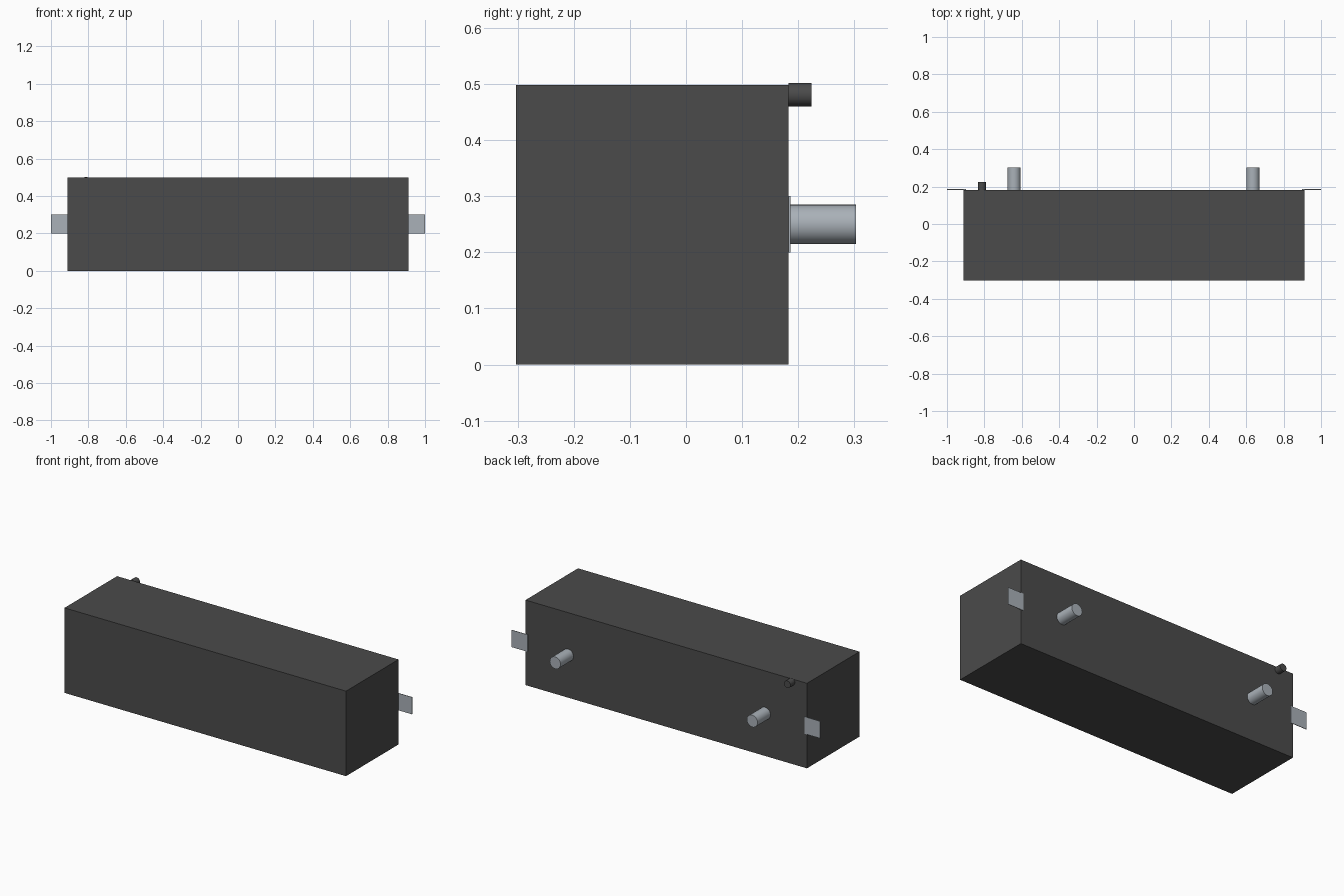
import bpy
import math

cube = bpy.data.objects.get("Cube")
if cube:
    bpy.data.objects.remove(cube, do_unlink=True)


def material(name, color):
    mat = bpy.data.materials.new(name)
    mat.use_nodes = True
    mat.diffuse_color = (*color, 1)
    mat.node_tree.nodes["Principled BSDF"].inputs["Base Color"].default_value = (*color, 1)
    return mat


dark = material("dark grey", (0.07, 0.07, 0.07))
metal = material("light steel", (0.40, 0.44, 0.48))

BACK = 0.183  # rear face of the housing


def box(name, low, high, mat):
    center = [(a + b) / 2 for a, b in zip(low, high)]
    bpy.ops.mesh.primitive_cube_add(size=1, location=center)
    obj = bpy.context.object
    obj.name = name
    obj.scale = [b - a for a, b in zip(low, high)]
    bpy.ops.object.transform_apply(location=False, rotation=False, scale=True)
    obj.data.materials.append(mat)


def rear_pin(name, x, z, radius, length, mat):
    bpy.ops.mesh.primitive_cylinder_add(
        vertices=32, radius=radius, depth=length,
        location=(x, BACK + length / 2, z), rotation=(math.pi / 2, 0, 0))
    bpy.context.object.name = name
    bpy.context.object.data.materials.append(mat)
    bpy.ops.object.shade_smooth_by_angle()


# Main block
box("housing", (-0.912, -0.303, 0), (0.912, BACK, 0.498), dark)

# Thin mounting tabs on the rear, sticking out at both ends
box("left_tab", (0.897, BACK, 0.2), (1.0, BACK + 0.003, 0.3), metal)
box("right_tab", (-1.0, BACK, 0.2), (-0.897, BACK + 0.003, 0.3), metal)

# Metal pins and the small dark knob on the rear
rear_pin("left_pin", 0.636, 0.25, 0.035, 0.12, metal)
rear_pin("right_pin", -0.641, 0.25, 0.035, 0.12, metal)
rear_pin("small_knob", -0.813, 0.481, 0.021, 0.041, dark)
